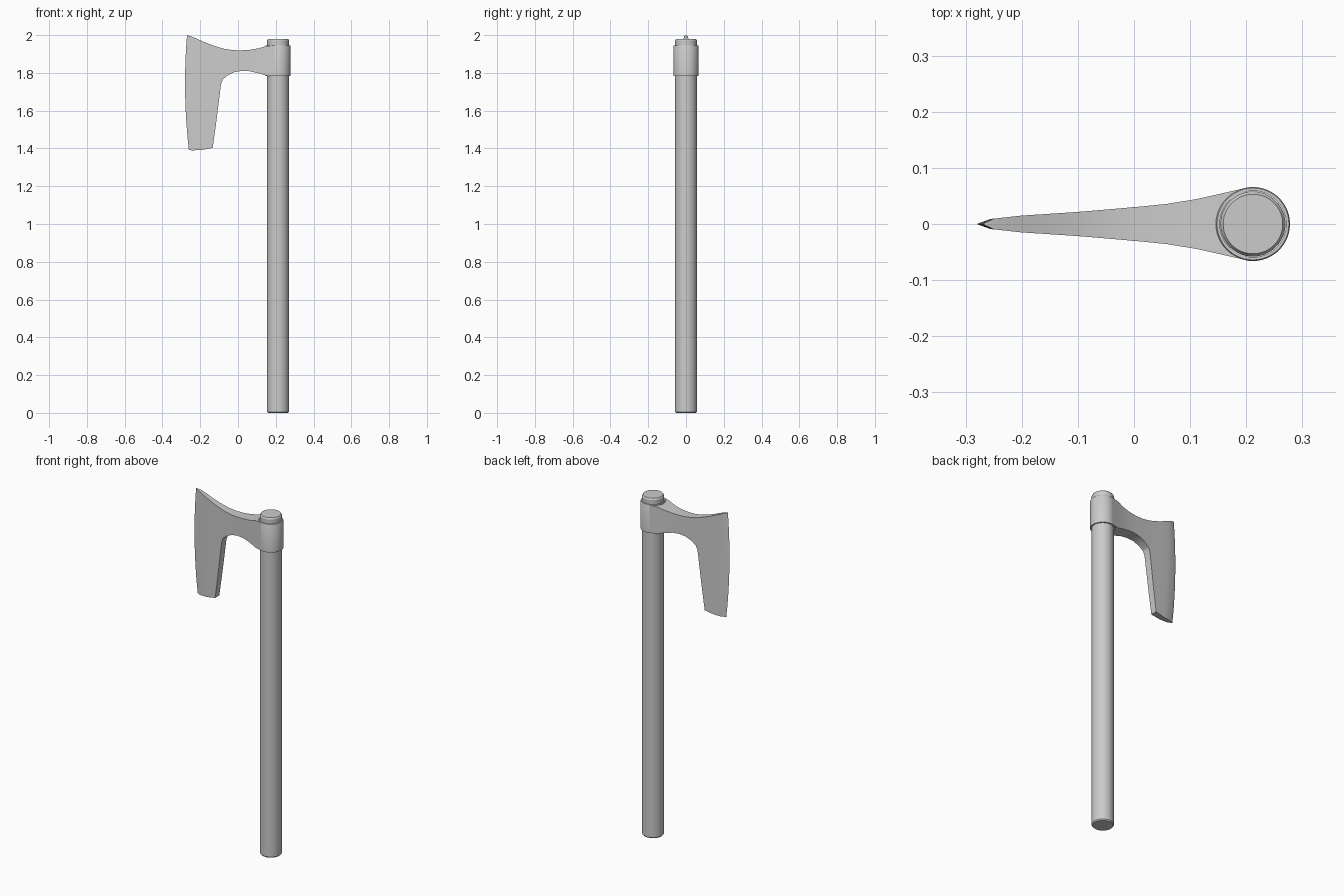
import bpy, bmesh, math

if "Cube" in bpy.data.objects:
    bpy.data.objects.remove(bpy.data.objects["Cube"])

CX = 0.212  # handle axis


def finish(name, bm, angle=30):
    bmesh.ops.remove_doubles(bm, verts=bm.verts, dist=1e-5)
    bmesh.ops.recalc_face_normals(bm, faces=bm.faces)
    mesh = bpy.data.meshes.new(name)
    bm.to_mesh(mesh)
    bm.free()
    ob = bpy.data.objects.new(name, mesh)
    bpy.context.collection.objects.link(ob)
    bpy.ops.object.select_all(action='DESELECT')
    ob.select_set(True)
    bpy.context.view_layer.objects.active = ob
    bpy.ops.object.shade_smooth_by_angle(angle=math.radians(angle))
    return ob


def lathe(name, profile, closed=False, n=48):
    bm = bmesh.new()
    rings = [[bm.verts.new((CX + r * math.cos(2 * math.pi * i / n),
                            r * math.sin(2 * math.pi * i / n), z))
              for i in range(n)] for r, z in profile]
    pairs = list(zip(rings, rings[1:])) + ([(rings[-1], rings[0])] if closed else [])
    for a, b in pairs:
        for i in range(n):
            j = (i + 1) % n
            bm.faces.new((a[i], a[j], b[j], b[i]))
    if not closed:
        bm.faces.new(rings[0])
        bm.faces.new(rings[-1])
    return finish(name, bm)


# Handle shaft with small chamfers at both ends
lathe("handle", [(0.053, 0), (0.058, 0.006), (0.058, 1.972), (0.053, 1.98)])

# Collar around the shaft
lathe("collar", [(0.059, 1.783), (0.066, 1.783), (0.066, 1.942), (0.064, 1.946),
                 (0.059, 1.946)], closed=True)

# Blade: each station joins a top-outline point to a bottom-outline point
stations = [
    ((0.20, 1.945), (0.20, 1.783)), ((0.15, 1.942), (0.15, 1.785)),
    ((0.11, 1.930), (0.11, 1.798)), ((0.06, 1.922), (0.06, 1.809)),
    ((0.01, 1.919), (0.02, 1.811)), ((-0.03, 1.921), (-0.02, 1.804)),
    ((-0.07, 1.927), (-0.055, 1.787)), ((-0.10, 1.935), (-0.08, 1.766)),
    ((-0.125, 1.943), (-0.09, 1.74)), ((-0.15, 1.952), (-0.10, 1.66)),
    ((-0.175, 1.962), (-0.115, 1.54)), ((-0.20, 1.973), (-0.134, 1.403)),
    ((-0.225, 1.984), (-0.19, 1.392)), ((-0.25, 1.994), (-0.238, 1.390)),
    ((-0.27, 2.000), (-0.260, 1.391)),
]
widths = [(-0.29, 0.006), (-0.255, 0.009), (-0.2, 0.015), (-0.1, 0.0215), (0.0, 0.03),
          (0.05, 0.0345), (0.1, 0.042), (0.15, 0.053), (0.2, 0.0645)]


def half_width(x):
    for (x0, w0), (x1, w1) in zip(widths, widths[1:]):
        if x <= x1:
            return w0 + (w1 - w0) * (x - x0) / (x1 - x0)
    return widths[-1][1]


ROWS = 12
bm = bmesh.new()
sides = {1: [], -1: []}
last = len(stations) - 1
for k, ((xt, zt), (xb, zb)) in enumerate(stations):
    bulge = 0.015 * max(0, (k - 10) / (last - 10))  # cutting edge curves outward
    for s in sides:
        col = []
        for i in range(ROWS + 1):
            t = i / ROWS
            x = xt + (xb - xt) * t - bulge * 4 * t * (1 - t)
            w = 0 if k == last else half_width(x)
            col.append(bm.verts.new((x, s * w, zt + (zb - zt) * t)))
        sides[s].append(col)
for k in range(last):
    for s in sides:
        a, b = sides[s][k], sides[s][k + 1]
        for i in range(ROWS):
            bm.faces.new((a[i], a[i + 1], b[i + 1], b[i]))
    # top and bottom rims
    for i in (0, ROWS):
        bm.faces.new((sides[1][k][i], sides[1][k + 1][i],
                      sides[-1][k + 1][i], sides[-1][k][i]))
# hidden end inside the collar
for i in range(ROWS):
    bm.faces.new((sides[1][0][i], sides[1][0][i + 1],
                  sides[-1][0][i + 1], sides[-1][0][i]))
finish("blade", bm, 20)
